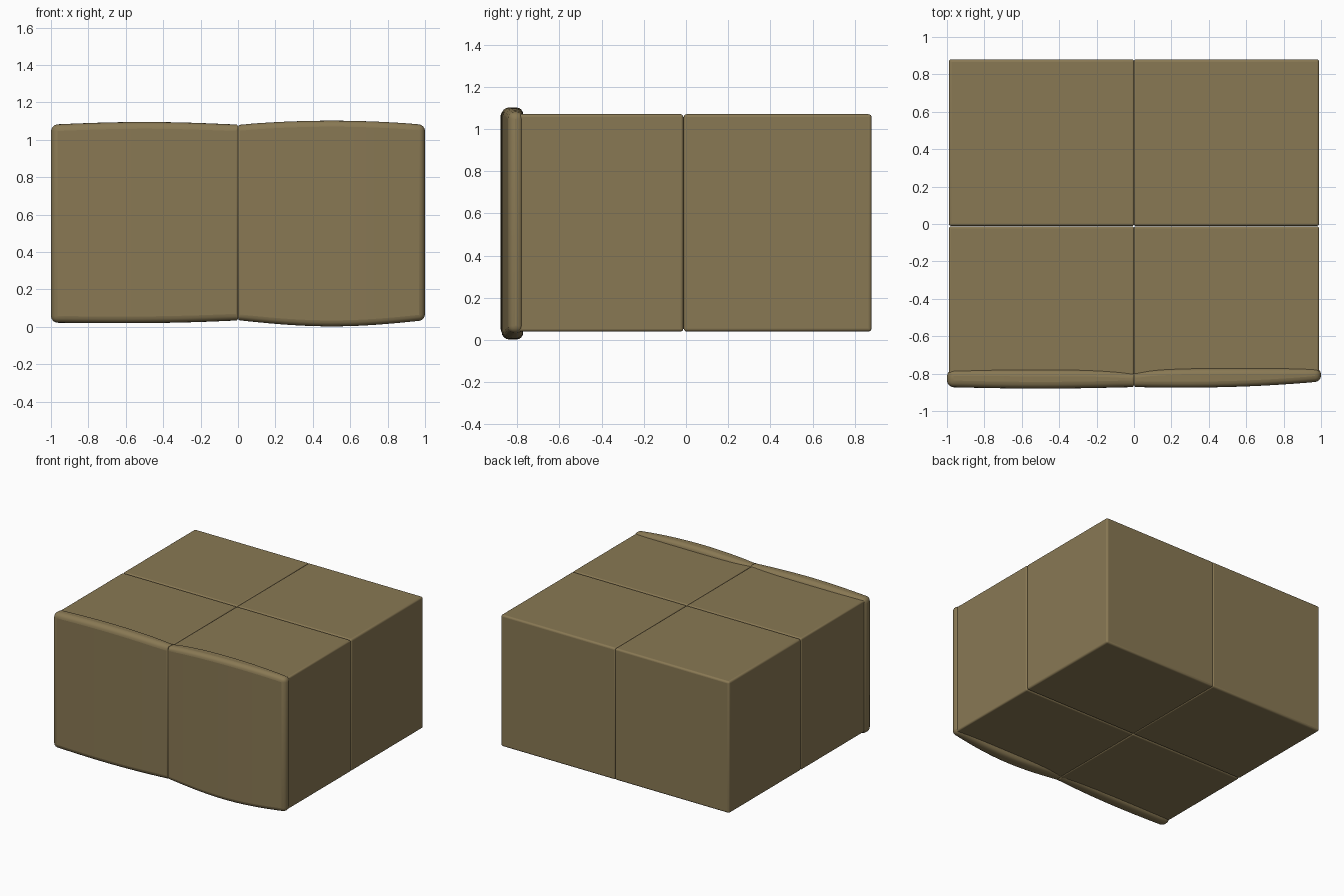
import bpy, bmesh, math

if "Cube" in bpy.data.objects:
    bpy.data.objects.remove(bpy.data.objects["Cube"])

mat = bpy.data.materials.new("dull tan")
mat.diffuse_color = (0.25, 0.19, 0.088, 1)
mat.use_nodes = True
mat.node_tree.nodes["Principled BSDF"].inputs["Base Color"].default_value = mat.diffuse_color


def block(name, x, y, z, radius, inner_radius, slices=0, warp=None):
    """Box between bounds, optionally sliced along x and warped, with rounded edges."""
    bm = bmesh.new()
    layer = bm.edges.layers.float.new("bevel_weight_edge")
    bmesh.ops.create_cube(bm, size=1)
    for i in range(1, slices):
        bmesh.ops.bisect_plane(bm, geom=bm.verts[:] + bm.edges[:] + bm.faces[:],
                               plane_co=(i / slices - 0.5, 0, 0), plane_no=(1, 0, 0))
    bm.normal_update()
    sharp = [e for e in bm.edges if e.calc_face_angle(0) > 1]
    for v in bm.verts:
        u, s, t = (c + 0.5 for c in v.co)
        v.co = (x[0] + u * (x[1] - x[0]), y[0] + s * (y[1] - y[0]), z[0] + t * (z[1] - z[0]))
        if warp:
            warp(u, s, t, v.co)
    # Edges on the centre seam get a tighter radius
    for e in sharp:
        seam = all(abs(v.co.x) < 0.01 for v in e.verts)
        e[layer] = inner_radius / radius if seam else 1
    bmesh.ops.recalc_face_normals(bm, faces=bm.faces[:])
    me = bpy.data.meshes.new(name)
    bm.to_mesh(me)
    bm.free()
    ob = bpy.data.objects.new(name, me)
    bpy.context.collection.objects.link(ob)
    me.materials.append(mat)
    bev = ob.modifiers.new("rounded edges", 'BEVEL')
    bev.limit_method = 'WEIGHT'
    bev.width = radius
    bev.segments = 4
    bpy.ops.object.select_all(action='DESELECT')
    ob.select_set(True)
    bpy.context.view_layer.objects.active = ob
    bpy.ops.object.shade_smooth_by_angle(angle=math.radians(35))
    return ob


# Four body blocks, meeting at thin seams
for side, x in (("left", (-0.99, -0.001)), ("right", (0.001, 0.99))):
    block(f"front_{side}_block", x, (-0.83, -0.013), (0.04, 1.07), 0.012, 0.008)
    block(f"back_{side}_block", x, (-0.011, 0.88), (0.04, 1.07), 0.014, 0.008)


# Front panels: gentle bulge at top and bottom
def left_warp(u, s, t, co):
    b = max(0.0, math.sin(math.pi * u))
    co.z += 0.014 * b if t > 0.5 else 0.012 * u ** 3 - 0.004 * b
    co.y -= 0.015 * u ** 8 if s > 0.5 else 0.008 * b


def right_warp(u, s, t, co):
    b = max(0.0, math.sin(math.pi * u))
    co.z += 0.023 * b ** 0.8 if t > 0.5 else -0.033 * b
    if s < 0.5:
        co.y += 0.03 * max(u, 0.0) ** 2.5 - 0.005 * b
    else:
        co.y -= 0.02 * (1 - u) ** 8


block("left_front_panel", (-1.0, -0.001), (-0.872, -0.778), (0.022, 1.081), 0.036, 0.01, 12, left_warp)
block("right_front_panel", (0.001, 1.0), (-0.872, -0.772), (0.035, 1.079), 0.032, 0.01, 12, right_warp)
